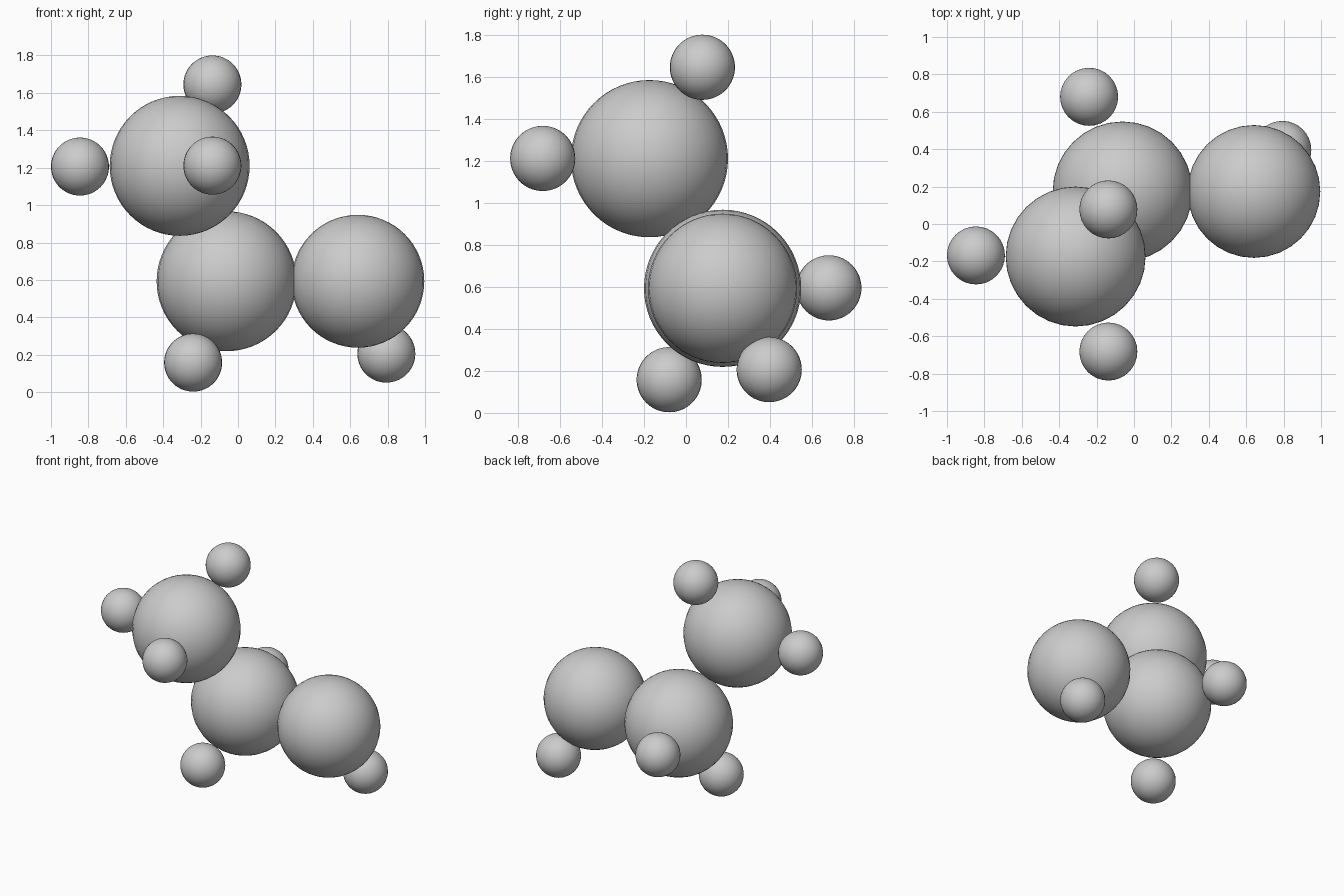
import bpy

if "Cube" in bpy.data.objects:
    bpy.data.objects.remove(bpy.data.objects["Cube"], do_unlink=True)

# One plain grey for every ball
grey = bpy.data.materials.new("plain_grey")
grey.use_nodes = True
colour = (0.6, 0.6, 0.6, 1)
grey.diffuse_color = colour
grey.node_tree.nodes["Principled BSDF"].inputs["Base Color"].default_value = colour

CARBON, OXYGEN, HYDROGEN = 0.374, 0.355, 0.155


def ball(name, radius, centre):
    bpy.ops.mesh.primitive_uv_sphere_add(
        segments=32, ring_count=32, radius=radius, location=centre)
    obj = bpy.context.object
    obj.name = name
    obj.data.materials.append(grey)
    bpy.ops.object.shade_smooth()


# Large atoms of the bent chain
ball("end_carbon", CARBON, (-0.312, -0.174, 1.21))
ball("middle_carbon", CARBON, (-0.061, 0.174, 0.593))
ball("oxygen", OXYGEN, (0.641, 0.174, 0.593))

# Small atoms around the end carbon
ball("end_hydrogen_right", HYDROGEN, (-0.845, -0.168, 1.206))
ball("end_hydrogen_top", HYDROGEN, (-0.137, 0.078, 1.645))
ball("end_hydrogen_front", HYDROGEN, (-0.137, -0.682, 1.211))

# Small atoms around the middle carbon
ball("middle_hydrogen_bottom", HYDROGEN, (-0.24, -0.08, 0.158))
ball("middle_hydrogen_back", HYDROGEN, (-0.24, 0.68, 0.595))

# Small atom on the oxygen
ball("oxygen_hydrogen", HYDROGEN, (0.793, 0.396, 0.206))
